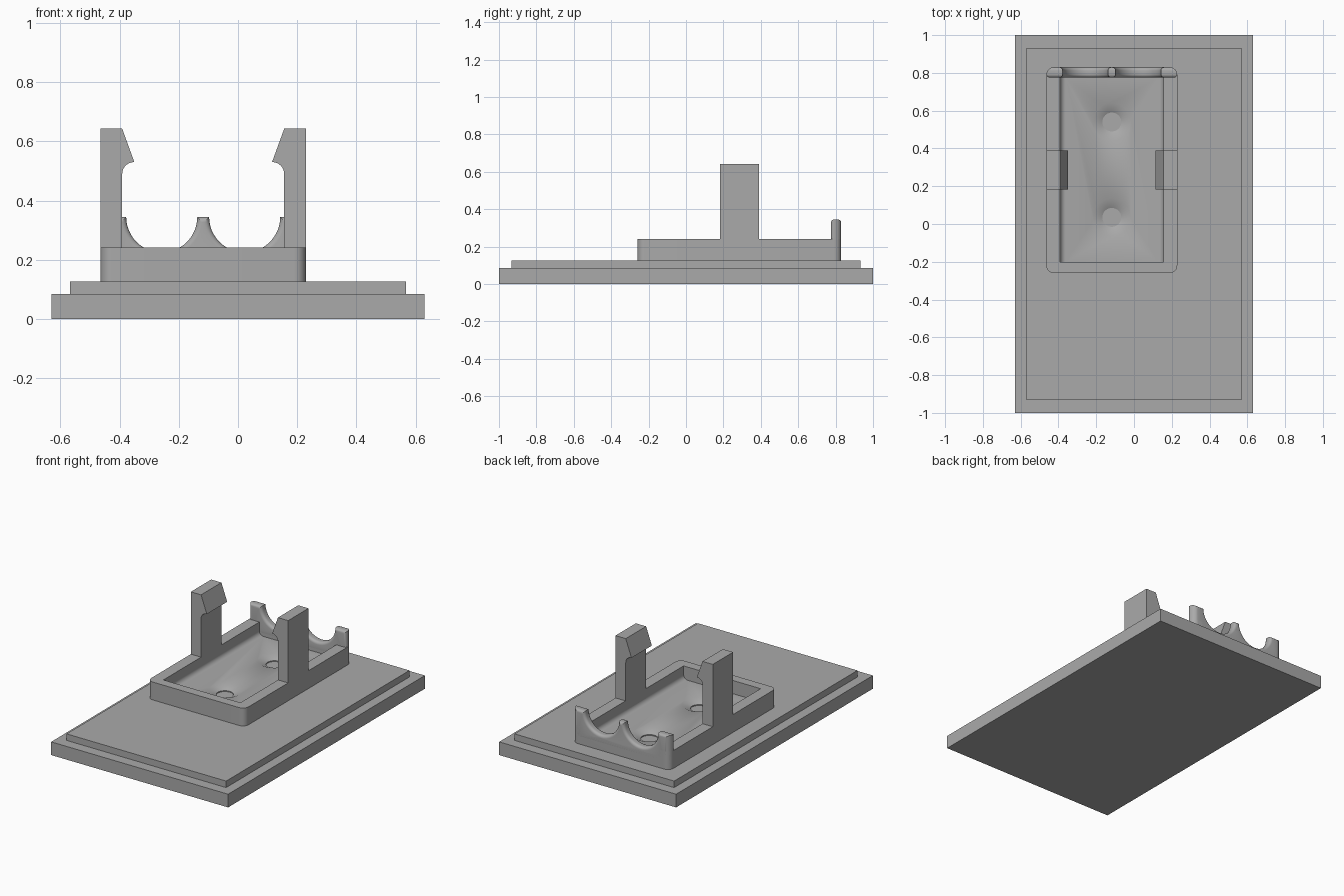
import bpy, bmesh, math
from mathutils import Vector

cube = bpy.data.objects.get("Cube")
if cube:
    bpy.data.objects.remove(cube, do_unlink=True)

grey = bpy.data.materials.new("plain grey")
grey.use_nodes = True
grey.diffuse_color = (0.4, 0.4, 0.4, 1)
grey.node_tree.nodes["Principled BSDF"].inputs["Base Color"].default_value = (0.4, 0.4, 0.4, 1)


def arc(cx, cy, r, start, end, steps=8):
    angles = [math.radians(start + (end - start) * i / steps) for i in range(steps + 1)]
    return [(cx + r * math.cos(a), cy + r * math.sin(a)) for a in angles]


def rectangle(x0, x1, y0, y1, r=0):
    if not r:
        return [(x0, y0), (x1, y0), (x1, y1), (x0, y1)]
    return (arc(x0 + r, y0 + r, r, 180, 270) + arc(x1 - r, y0 + r, r, 270, 360)
            + arc(x1 - r, y1 - r, r, 0, 90) + arc(x0 + r, y1 - r, r, 90, 180))


def prism(name, outline, low, high, axis="z", round_edges=0):
    """Extrude an outline along z (xy outline) or y (xz outline)."""
    bm = bmesh.new()
    place = (lambda a, b: (a, b, low)) if axis == "z" else (lambda a, b: (a, low, b))
    face = bm.faces.new([bm.verts.new(place(a, b)) for a, b in outline])
    moved = bmesh.ops.extrude_face_region(bm, geom=[face])["geom"]
    step = Vector((0, 0, high - low) if axis == "z" else (0, high - low, 0))
    bmesh.ops.translate(bm, vec=step, verts=[v for v in moved if isinstance(v, bmesh.types.BMVert)])
    bmesh.ops.recalc_face_normals(bm, faces=bm.faces)
    if round_edges:
        rim = [e for e in bm.edges if abs(e.verts[0].co.y - e.verts[1].co.y) < 1e-5]
        bmesh.ops.bevel(bm, geom=rim, offset=round_edges, segments=5, profile=0.5,
                        affect="EDGES", clamp_overlap=False)
    return finish(name, bm)


def finish(name, bm):
    mesh = bpy.data.meshes.new(name)
    bm.to_mesh(mesh)
    bm.free()
    mesh.materials.append(grey)
    obj = bpy.data.objects.new(name, mesh)
    bpy.context.collection.objects.link(obj)
    return obj


def activate(obj):
    bpy.ops.object.select_all(action="DESELECT")
    obj.select_set(True)
    bpy.context.view_layer.objects.active = obj


def combine(obj, cutter, operation="DIFFERENCE"):
    mod = obj.modifiers.new("cut", "BOOLEAN")
    mod.object, mod.operation, mod.solver = cutter, operation, "EXACT"
    activate(obj)
    bpy.ops.object.modifier_apply(modifier=mod.name)
    bpy.data.objects.remove(cutter, do_unlink=True)


def cone_cutter(x, y, z0, z1, r0, r1):
    bm = bmesh.new()
    bmesh.ops.create_cone(bm, cap_ends=True, segments=40, radius1=r0, radius2=r1, depth=z1 - z0)
    bmesh.ops.translate(bm, vec=(x, y, (z0 + z1) / 2), verts=bm.verts)
    return finish("cutter", bm)


# Stepped base plate
BASE, STEP, RIM, FLOOR = 0.085, 0.127, 0.242, 0.157
prism("base_plate", rectangle(-0.63, 0.63, -1, 1), 0, BASE)
prism("base_step", rectangle(-0.568, 0.568, -0.932, 0.932), BASE, STEP)

# Tray with a rounded pocket
LEFT, RIGHT, FRONT, BACK = -0.464, 0.229, -0.26, 0.83
IN_L, IN_R, IN_F, IN_B = -0.391, 0.157, -0.2, 0.775
MID = (LEFT + RIGHT) / 2
outline = rectangle(LEFT, RIGHT, FRONT, BACK, 0.04)
tray = prism("tray", outline, STEP, RIM)
r = 0.03
pocket = (arc(IN_L + r, FLOOR + r, r, 180, 270) + arc(IN_R - r, FLOOR + r, r, 270, 360)
          + [(IN_R, 0.4), (IN_L, 0.4)])
combine(tray, prism("cutter", pocket, IN_F, IN_B, "y"))
combine(tray, prism("cutter", rectangle(IN_L, IN_R, 0.2, 0.4), IN_B - 0.01, 0.9, "y"))

# Countersunk screw holes
for y in (0.035, 0.54):
    combine(tray, cone_cutter(MID, y, 0.1, 0.145, 0.05, 0.05))
    combine(tray, cone_cutter(MID, y, 0.133, FLOOR + 0.006, 0.05, 0.1125))

# Back wall with two rounded cradles
TOP, R = 0.345, 0.12
profile = [(LEFT, 0.16), (LEFT, TOP)]
for x in (MID - 0.14, MID + 0.14):
    profile += arc(x, TOP, R, 180, 360, 24)
profile += [(RIGHT, TOP), (RIGHT, 0.16)]
wall = prism("cradle_wall", profile, IN_B, BACK, "y", 0.018)
combine(wall, prism("cutter", outline, 0.1, 0.5), "INTERSECT")

# Hooked side clips
hook = ([(LEFT, STEP), (LEFT, 0.643), (IN_L, 0.643), (-0.35, 0.53)]
        + arc(IN_L + 0.04, 0.49, 0.04, 90, 180) + [(IN_L, STEP)])
prism("right_clip", hook, 0.183, 0.39, "y")
prism("left_clip", [(2 * MID - x, z) for x, z in hook], 0.183, 0.39, "y")

for obj in bpy.context.scene.objects:
    if obj.type == "MESH":
        activate(obj)
        bpy.ops.object.shade_smooth_by_angle(angle=math.radians(30))
